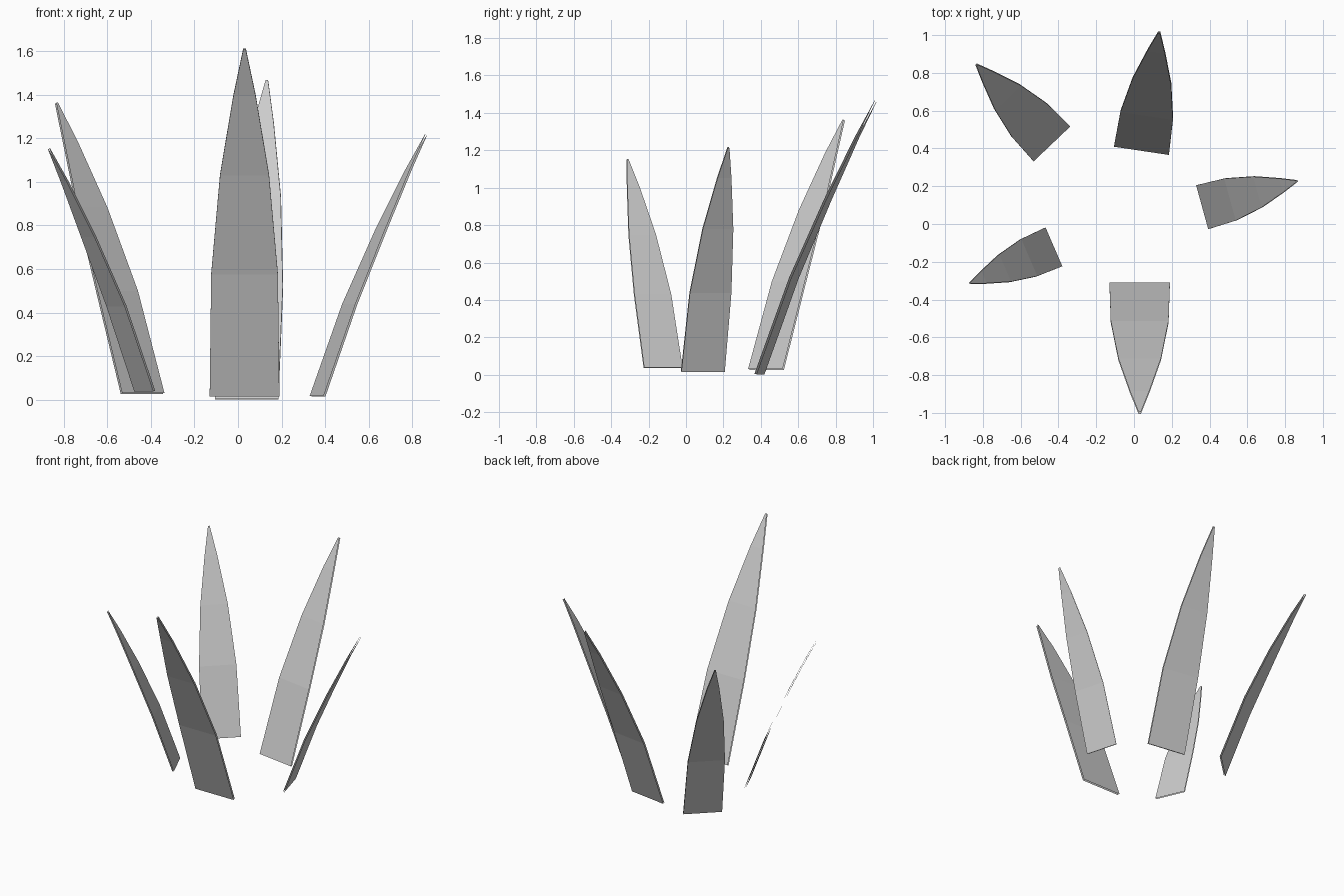
import bpy, math

if "Cube" in bpy.data.objects:
    bpy.data.objects.remove(bpy.data.objects["Cube"])

# Blade profile: outward distance, height, half width (full-size blade)
PROFILE = [(0, 0, .16), (.203, .56, .153), (.402, 1.015, .1125),
           (.575, 1.38, .051), (.685, 1.592, .006)]


def blade(name, x, y, z, azimuth, size):
    verts, faces = [], []
    for d, h, w in PROFILE:
        verts += [(d, -w, h), (d, w, h)]
    for i in range(len(PROFILE) - 1):
        a = 2 * i
        faces.append((a, a + 1, a + 3, a + 2))
    mesh = bpy.data.meshes.new(name)
    mesh.from_pydata(verts, [], faces)
    ob = bpy.data.objects.new(name, mesh)
    bpy.context.collection.objects.link(ob)
    ob.location = (x, y, z)
    ob.rotation_euler.z = math.radians(azimuth)
    ob.scale = (size, size, size)
    # thin double-layered leaf with open edges
    mod = ob.modifiers.new("thickness", 'SOLIDIFY')
    mod.thickness = 0.012
    mod.offset = 0
    mod.use_rim = False


# Five leaves fanned around the centre
blade("front_leaf", .03, -.315, .017, -90, 1.0)
blade("right_leaf", .365, .09, .016, 15.4, .753)
blade("back_leaf", .04, .3925, .003, 81.5, .918)
blade("back_left_leaf", -.4375, .4275, .028, 133.6, .838)
blade("left_leaf", -.4275, -.1225, .038, 203.4, .70)
